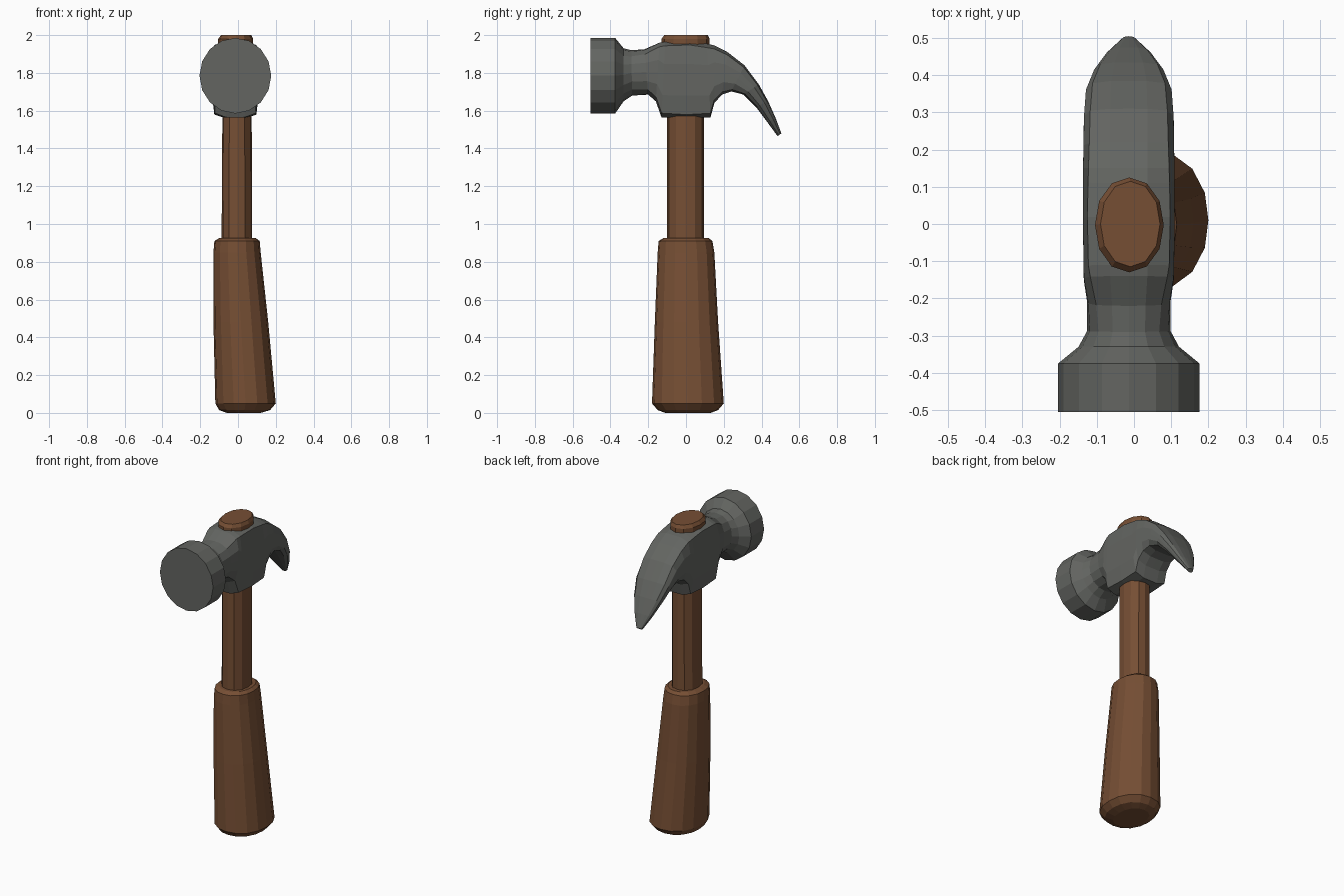
import bpy, bmesh
from math import sin, cos, pi
from mathutils import Vector

cube = bpy.data.objects.get("Cube")
if cube:
    bpy.data.objects.remove(cube)


def material(name, rgb):
    m = bpy.data.materials.new(name)
    m.use_nodes = True
    m.diffuse_color = (*rgb, 1)
    m.node_tree.nodes["Principled BSDF"].inputs["Base Color"].default_value = (*rgb, 1)
    return m


steel = material("dark steel", (0.125, 0.13, 0.12))
wood = material("brown wood", (0.18, 0.077, 0.034))


def oval(center, u, v, sides, power=2, turn=0.5):
    """Ring of points on a superellipse with half axes u and v."""
    ring = []
    for i in range(sides):
        a = 2 * pi * (i + turn) / sides
        r = (abs(cos(a)) ** power + abs(sin(a)) ** power) ** (-1 / power)
        ring.append(center + u * (r * cos(a)) + v * (r * sin(a)))
    return ring


def loft(name, rings, mat):
    """Skin a row of rings and cap both ends."""
    bm = bmesh.new()
    rows = [[bm.verts.new(p) for p in ring] for ring in rings]
    n = len(rows[0])
    for a, b in zip(rows, rows[1:]):
        for i in range(n):
            j = (i + 1) % n
            bm.faces.new((a[i], a[j], b[j], b[i]))
    bm.faces.new(rows[0])
    bm.faces.new(rows[-1])
    bmesh.ops.recalc_face_normals(bm, faces=bm.faces)
    mesh = bpy.data.meshes.new(name)
    bm.to_mesh(mesh)
    bm.free()
    mesh.materials.append(mat)
    obj = bpy.data.objects.new(name, mesh)
    bpy.context.collection.objects.link(obj)


def upright(name, levels, sides, power=2):
    """Wooden part from levels of (z, left x, right x, front y, back y)."""
    rings = [oval(Vector(((x0 + x1) / 2, (y0 + y1) / 2, z)),
                  Vector(((x1 - x0) / 2, 0, 0)), Vector((0, (y1 - y0) / 2, 0)),
                  sides, power, 0)
             for z, x0, x1, y0, y1 in levels]
    loft(name, rings, wood)


# Leaning grip with rounded ends
upright("grip", [
    (0.0, -0.06, 0.12, -0.11, 0.13),
    (0.015, -0.10, 0.17, -0.15, 0.17),
    (0.05, -0.12, 0.20, -0.18, 0.20),
    (0.48, -0.13, 0.16, -0.165, 0.17),
    (0.85, -0.13, 0.12, -0.15, 0.15),
    (0.91, -0.125, 0.115, -0.145, 0.14),
    (0.925, -0.10, 0.095, -0.12, 0.12)], 16, 2.2)

# Shaft, and its end showing above the head
upright("shaft", [(0.9, -0.087, 0.075, -0.10, 0.095),
                  (1.7, -0.082, 0.072, -0.10, 0.095)], 12, 2.4)
upright("shaft_end", [(1.9, -0.105, 0.08, -0.13, 0.125),
                      (1.98, -0.105, 0.08, -0.13, 0.125),
                      (2.0, -0.09, 0.07, -0.115, 0.115)], 12, 2.1)

# Head: (top y, top z, bottom y, bottom z, half width, squareness)
sections = [
    (-0.505, 1.985, -0.505, 1.585, 0.19, 2),
    (-0.375, 1.985, -0.375, 1.585, 0.19, 2),
    (-0.33, 1.93, -0.33, 1.65, 0.135, 2),
    (-0.29, 1.92, -0.285, 1.68, 0.112, 2.2),
    (-0.22, 1.925, -0.20, 1.685, 0.112, 2.8),
    (-0.14, 1.96, -0.16, 1.65, 0.121, 4.5),
    (-0.11, 1.965, -0.13, 1.565, 0.122, 6),
    (0.02, 1.967, 0.0, 1.56, 0.123, 7),
    (0.11, 1.955, 0.13, 1.565, 0.123, 6),
    (0.15, 1.945, 0.15, 1.64, 0.123, 5.5),
    (0.22, 1.91, 0.19, 1.685, 0.122, 5),
    (0.31, 1.84, 0.24, 1.702, 0.121, 4.5),
    (0.385, 1.74, 0.305, 1.685, 0.116, 4),
    (0.435, 1.65, 0.37, 1.62, 0.094, 3.5),
    (0.475, 1.56, 0.43, 1.54, 0.06, 3),
    (0.505, 1.48, 0.485, 1.465, 0.02, 2),
]
rings = []
for ty, tz, by, bz, half, power in sections:
    top, low = Vector((-0.014, ty, tz)), Vector((-0.014, by, bz))
    rings.append(oval((top + low) / 2, Vector((half, 0, 0)),
                      (top - low) / 2, 16, power, 0))
loft("hammer_head", rings, steel)
